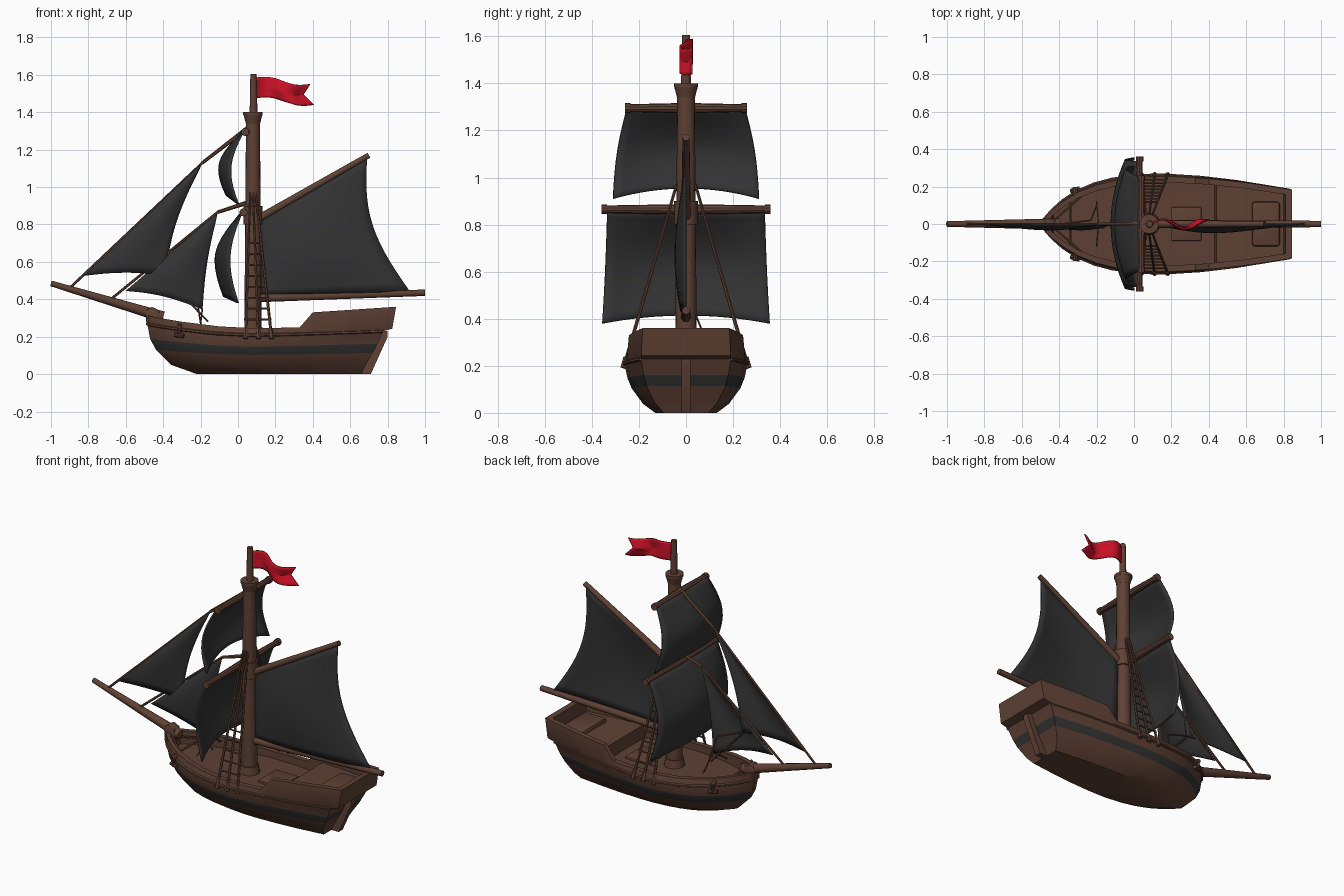
import bpy, bmesh, math
from mathutils import Vector

if "Cube" in bpy.data.objects:
    bpy.data.objects.remove(bpy.data.objects["Cube"])


def material(name, rgb):
    m = bpy.data.materials.new(name)
    m.diffuse_color = (*rgb, 1)
    m.use_nodes = True
    m.node_tree.nodes["Principled BSDF"].inputs["Base Color"].default_value = m.diffuse_color
    return m


WOOD = material("brown wood", (0.112, 0.052, 0.034))
BLACK = material("black cloth", (0.033, 0.033, 0.034))
RED = material("red cloth", (0.62, 0.006, 0.02))


def finish(name, bm, *mats, thickness=0):
    bmesh.ops.recalc_face_normals(bm, faces=bm.faces)
    me = bpy.data.meshes.new(name)
    bm.to_mesh(me)
    bm.free()
    ob = bpy.data.objects.new(name, me)
    bpy.context.collection.objects.link(ob)
    for m in mats:
        me.materials.append(m)
    if thickness:
        mod = ob.modifiers.new("thickness", 'SOLIDIFY')
        mod.thickness = thickness
        mod.offset = 0
    return ob


def rods(name, parts, sides=10, mat=WOOD):
    """Tapered round bars, each (start, end, start radius, end radius)."""
    bm = bmesh.new()
    for p, q, r1, r2 in parts:
        p, q = Vector(p), Vector(q)
        d = q - p
        mtx = d.to_track_quat('Z', 'Y').to_matrix().to_4x4()
        mtx.translation = (p + q) / 2
        bmesh.ops.create_cone(bm, cap_ends=True, segments=sides, radius1=r1,
                              radius2=r2, depth=d.length, matrix=mtx)
    return finish(name, bm, mat)


def sheet(name, f, nu, nv, mat, thickness):
    """Cloth grid from a function of u, v in 0..1."""
    bm = bmesh.new()
    g = [[bm.verts.new(f(i / nu, j / nv)) for j in range(nv + 1)] for i in range(nu + 1)]
    for i in range(nu):
        for j in range(nv):
            bm.faces.new((g[i][j], g[i + 1][j], g[i + 1][j + 1], g[i][j + 1]))
    bmesh.ops.remove_doubles(bm, verts=bm.verts, dist=1e-5)
    return finish(name, bm, mat, thickness=thickness)


def interp(x, pts):
    if x <= pts[0][0]:
        return pts[0][1]
    for (a, b), (c, d) in zip(pts, pts[1:]):
        if x <= c:
            return b + (d - b) * (x - a) / (c - a)
    return pts[-1][1]


# hull: lofted sections from keel, over the rail, to the deck centre line
WIDTH = [(-.49, .02), (-.44, .075), (-.38, .125), (-.3, .175), (-.2, .215), (-.1, .24),
         (.05, .26), (.2, .262), (.4, .25), (.6, .228), (.845, .19)]
SHEER = [(-.49, .315), (-.42, .3), (-.3, .28), (-.1, .255), (.1, .245), (.33, .25), (.845, .27)]
TOP = SHEER[:-1] + [(.40, .33), (.845, .36)]
DECK = [(-.43, .22), (-.3, .205), (.43, .2), (.44, .275), (.81, .285)]
# each row: height share, width share, bow x, stern x
ROWS = [(0, 0, -.22, .66), (0, .5, -.22, .66), (.16, .7, -.36, .68), (.42, .88, -.44, .72),
        (.6, .95, -.47, .745), (.85, 1, -.485, .775), (.9, 1, -.487, .825), (1, .97, -.49, .845)]
xs = [-.49, -.475, -.455, -.44, -.43, -.41, -.38, -.34, -.3, -.25, -.2, -.15, -.1, -.05, 0, .05, .1, .15,
      .2, .27, .33, .365, .40, .43, .44, .5, .55, .6, .65, .7, .75, .80, .81, .83, .845]


def section(x):
    u = (x + .49) / 1.335
    w, s, top = interp(x, WIDTH), interp(x, SHEER), interp(x, TOP)
    pts = [(b + (e - b) * u, w * wf, s * zf) for zf, wf, b, e in ROWS]
    pts[-1] = (x, w * .97, top)
    inner = max(w * .97 - .032, w * .3)
    deck = interp(x, DECK) if -.435 < x < .805 else top
    return pts + [(x, inner, top), (x, inner, deck), (x, 0, deck)]


bm = bmesh.new()
ends = {}
for side in (1, -1):
    grid = [[bm.verts.new((p[0], p[1] * side, p[2])) for p in section(x)] for x in xs]
    ends[side] = grid
    for a, b in zip(grid, grid[1:]):
        for k in range(len(a) - 1):
            face = bm.faces.new((a[k], a[k + 1], b[k + 1], b[k]))
            face.material_index = 1 if k == 3 else 0
for i in (0, -1):       # transom and stem, keeping the stripe
    a, b = ends[1][i], ends[-1][i]
    for k in range(1, 7):
        face = bm.faces.new((a[k], a[k + 1], b[k + 1], b[k]))
        face.material_index = 1 if k == 3 else 0
bmesh.ops.remove_doubles(bm, verts=bm.verts, dist=1e-5)
bmesh.ops.dissolve_degenerate(bm, edges=bm.edges, dist=1e-5)
finish("hull", bm, WOOD, BLACK)

# rubbing strakes along both sides
strakes = []
for s in (1, -1):
    line = [section(x)[5] for x in xs]
    strakes += [((*p[:1], p[1] * s, p[2]), (*q[:1], q[1] * s, q[2]), .009, .009)
                for p, q in zip(line, line[1:])]
rods("side_strakes", strakes, 6)


def slab(name, outline, half, bevel=0):
    """Outline in x, z extruded across y."""
    bm = bmesh.new()
    f = bm.faces.new([bm.verts.new((x, -half, z)) for x, z in outline])
    r = bmesh.ops.extrude_face_region(bm, geom=[f])
    bmesh.ops.translate(bm, vec=(0, 2 * half, 0),
                        verts=[v for v in r['geom'] if isinstance(v, bmesh.types.BMVert)])
    if bevel:
        bmesh.ops.bevel(bm, geom=bm.edges[:], offset=bevel, segments=2, affect='EDGES', profile=.5)
    return finish(name, bm, WOOD)


slab("rudder", [(.62, 0), (.71, 0), (.8, .2), (.8, .23), (.74, .23)], .02)
slab("stern_hatch", [(.63, .26), (.78, .26), (.78, .305), (.63, .305)], .12, .015)
slab("bow_post", [(-.49, .27), (-.42, .26), (-.42, .34), (-.46, .36), (-.495, .34)], .03, .008)
slab("deck_hatch", [(.2, .19), (.36, .19), (.36, .215), (.2, .215)], .09, .006)

# mast, pole, collars
rods("mast", [((.08, 0, .15), (.08, 0, 1.38), .047, .037),
              ((.08, 0, 1.34), (.08, 0, 1.385), .038, .05),
              ((.08, 0, 1.385), (.08, 0, 1.4), .052, .052),
              ((.08, 0, .2), (.08, 0, .25), .06, .052),
              ((.08, 0, .8), (.08, 0, .9), .05, .05)], 16)
rods("flag_pole", [((.083, 0, 1.39), (.083, 0, 1.605), .021, .017)], 12)

# spars
rods("bowsprit", [((-1, 0, .485), (-.40, 0, .305), .015, .03)], 12)
rods("boom", [((.05, 0, .405), (1, 0, .435), .023, .017)], 12)
rods("gaff", [((.09, 0, .82), (.7, 0, 1.17), .021, .015)], 12)
for nm, x, z, h in (("lower_yard", .03, .865, .36), ("upper_yard", .04, 1.295, .26)):
    rods(nm, [((x, 0, z), (x, s * h, z), .022, .016) for s in (1, -1)]
         + [((x, s * (h - .025), z), (x, s * h, z), .021, .021) for s in (1, -1)], 10)


# square sails, bellied towards the bow
def square_sail(name, xt, xb, zt, zb, wt, wb, belly, arch):
    def f(u, v):
        u = 2 * u - 1
        c = 1 - u * u
        w = wt + (wb - wt) * v + .012 * math.sin(math.pi * v) * (1 if wb > wt + .04 else -.3)
        x = xt + (xb - xt) * v - .055 * math.sin(math.pi * v) \
            - belly * c * math.sin(min(1, v * 1.8) * math.pi / 2)
        return (x, u * w, zt + (zb - zt) * v + arch * c * v * v)
    sheet(name, f, 16, 14, BLACK, .01)


square_sail("lower_square_sail", .02, 0, .865, .38, .335, .355, .075, .035)
square_sail("upper_square_sail", .03, 0, 1.3, .91, .25, .31, .06, .045)


# fore-and-aft sails: straight front edge, hollow rear edge
def long_sail(name, l0, l1, r0, r1, sag, belly, foot=0):
    l0, l1, r0, r1 = (Vector((a, 0, b)) for a, b in (l0, l1, r0, r1))

    def f(u, v):
        p = l0.lerp(l1, v).lerp(r0.lerp(r1, v), u)
        p.x -= sag * u * math.sin(math.pi * v)
        p.y = belly * math.sin(math.pi * u) * math.sin(math.pi * (.15 + .85 * v))
        p.z += foot * math.sin(math.pi * u) * (1 - v)
        return p
    sheet(name, f, 14, 14, BLACK, .008)


long_sail("main_sail", (.12, .425), (.11, .835), (.92, .44), (.69, 1.15), .085, -.045)
long_sail("outer_jib", (-.83, .525), (-.19, 1.13), (-.39, .53), (-.19, 1.13), .035, -.03, .015)
long_sail("inner_jib", (-.6, .445), (-.11, .86), (-.19, .345), (-.11, .86), .015, -.03, .02)

# stays and sheets
rods("stays", [((-.9, 0, .46), (-.19, 0, 1.13), .007, .007),
               ((-.19, 0, 1.13), (.07, 0, 1.33), .009, .012),
               ((-.68, 0, .4), (-.11, 0, .865), .007, .007),
               ((-.11, 0, .865), (.06, 0, .92), .009, .012)], 6)
rods("sail_ropes", [((-.39, 0, .53), (-.23, .02, .47), .005, .005),
                    ((-.23, .02, .47), (-.2, .1, .27), .004, .004),
                    ((-.39, 0, .52), (-.16, -.02, .28), .005, .005),
                    ((-.19, 0, .35), (-.2, .12, .27), .004, .004),
                    ((-.19, 0, .35), (-.2, -.12, .27), .004, .004)], 6)

# shrouds with rope rungs, both sides
for s, nm in ((1, "left_shrouds"), (-1, "right_shrouds")):
    feet = [Vector((x, s * .265, .19)) for x in (.04, .11, .18)]
    tops = [Vector((x, s * .04, .97)) for x in (.065, .08, .095)]
    parts = [(a, b, .008, .006) for a, b in zip(feet, tops)]
    parts += [(a, a.lerp(b, .06), .014, .014) for a, b in zip(feet, tops)]
    for k in range(8):
        t = .13 + .075 * k
        e0, e1 = feet[0].lerp(tops[0], t), feet[2].lerp(tops[2], t)
        d = (e1 - e0) * .08
        parts.append((e0 - d, e1 + d, .005, .005))
    rods(nm, parts, 6)

# anchors at the bow, knee beams on the foredeck
rods("anchors", [p for s in (1, -1) for p in (
    ((-.31, s * .15, .262), (-.315, s * .195, .25), .014, .014),
    ((-.315, s * .19, .25), (-.315, s * .185, .2), .009, .009),
    ((-.34, s * .175, .21), (-.29, s * .19, .205), .012, .012))], 8)
rods("foredeck_beams", [p for s in (1, -1) for p in (
    ((-.44, s * .01, .28), (-.28, s * .15, .25), .007, .007),
    ((-.34, 0, .25), (-.34, s * .13, .25), .008, .008))], 6)


# swallow-tailed flag
def flag(u, v):
    end = .35 + (.035 if v < .5 else .055) * abs(2 * v - 1)
    z_top = 1.585 - .035 * u + .012 * math.sin(2 * math.pi * u)
    return (.095 + (end - .095) * u, .025 * math.sin(2.4 * math.pi * u), z_top - .11 * v)


sheet("flag", flag, 20, 8, RED, .008)

# smooth shading with sharp corners kept
bpy.ops.object.select_all(action='SELECT')
bpy.context.view_layer.objects.active = bpy.data.objects["hull"]
bpy.ops.object.shade_smooth_by_angle(angle=math.radians(35))
